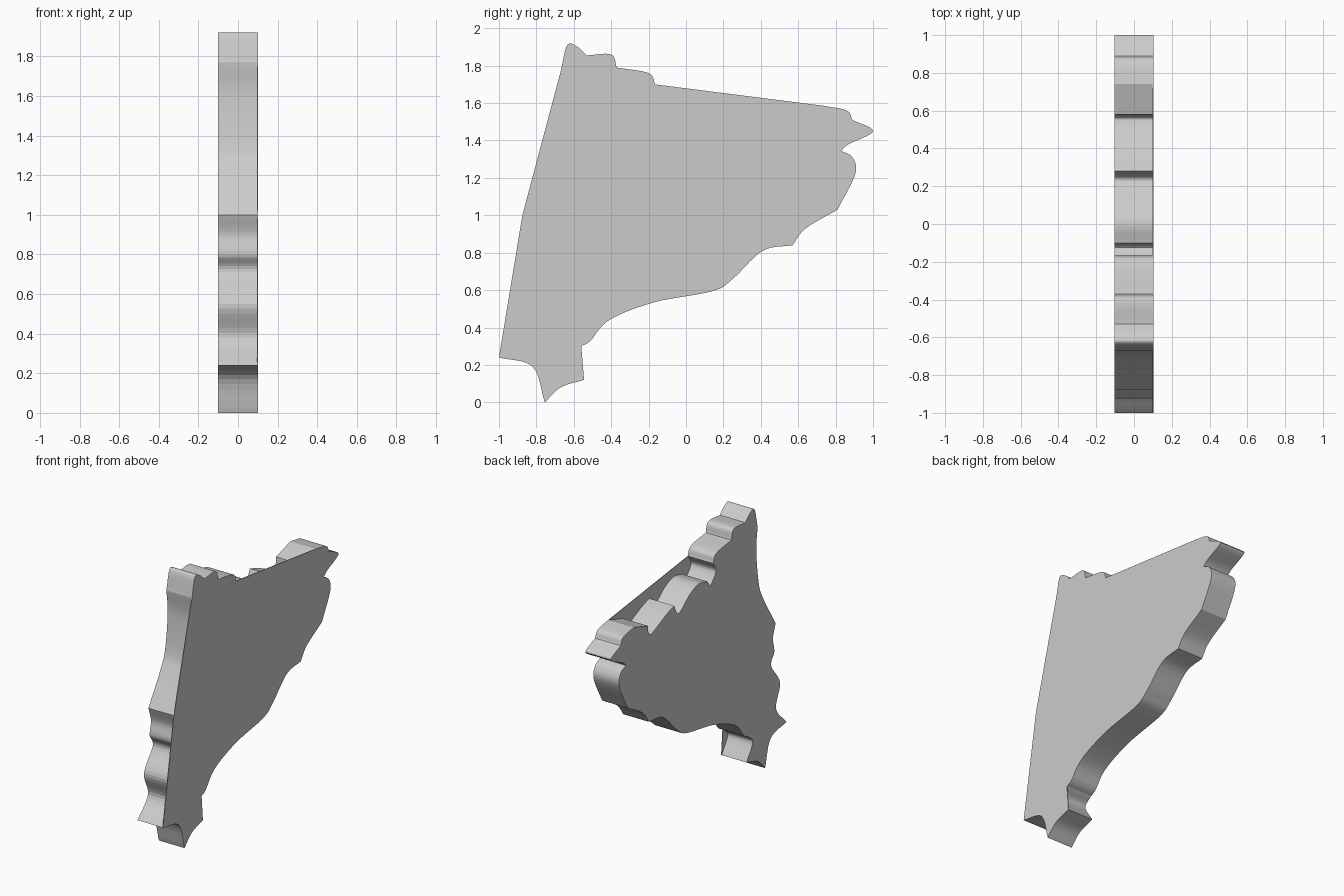
import bpy
import bmesh
from mathutils import Vector

cube = bpy.data.objects.get("Cube")
if cube:
    bpy.data.objects.remove(cube, do_unlink=True)

HALF = 0.102      # half thickness of the slab
SHEET = 0.005     # thickness of the webs that span the hollows
STEPS = 7         # subdivisions between profile points
GREY = (0.6, 0.6, 0.6, 1)

grey = bpy.data.materials.new("light_grey")
grey.use_nodes = True
grey.diffuse_color = GREY
grey.node_tree.nodes["Principled BSDF"].inputs["Base Color"].default_value = GREY


def smooth_path(points):
    """Catmull-Rom path through (y, z) points, with free ends."""
    p = [Vector(q) for q in points]
    p = [2 * p[0] - p[1]] + p + [2 * p[-1] - p[-2]]
    path = []
    for a, b, c, d in zip(p, p[1:], p[2:], p[3:]):
        for i in range(STEPS):
            t = i / STEPS
            path.append(0.5 * (2 * b + (c - a) * t
                               + (2 * a - 5 * b + 4 * c - d) * t ** 2
                               + (3 * b - a - 3 * c + d) * t ** 3))
    path.append(p[-2])
    return path


def extrude_outline(name, outline, x_from, x_to):
    """Prism along x with the given (y, z) outline."""
    bm = bmesh.new()
    face = bm.faces.new([bm.verts.new((x_from, p.x, p.y)) for p in outline])
    result = bmesh.ops.extrude_face_region(bm, geom=[face], use_keep_orig=True)
    moved = [g for g in result["geom"] if isinstance(g, bmesh.types.BMVert)]
    bmesh.ops.translate(bm, verts=moved, vec=(x_to - x_from, 0, 0))
    bmesh.ops.recalc_face_normals(bm, faces=bm.faces)
    bmesh.ops.triangulate(bm, faces=[f for f in bm.faces if len(f.verts) > 4],
                          ngon_method='EAR_CLIP')
    mesh = bpy.data.meshes.new(name)
    bm.to_mesh(mesh)
    bm.free()
    mesh.materials.append(grey)
    obj = bpy.data.objects.new(name, mesh)
    bpy.context.collection.objects.link(obj)


# Edge sections in order; each starts at the sharp corner ending the one before
edge = {
    "toe": [(-.67, .08), (-.545, .12)],
    "notch": [(-.615, .24), (-.56, .3)],
    "belly": [(-.51, .33), (-.41, .44), (-.17, .535), (.14, .594), (.25, .66),
              (.41, .81), (.57, .84)],
    "shoulder": [(.64, .93), (.81, 1.03)],
    "bulge": [(.905, 1.22), (.89, 1.31), (.83, 1.345)],
    "cape": [(.87, 1.38), (1, 1.45), (.89, 1.51)],
    "crown": [(.86, 1.56), (.74, 1.585)],
    "ridge": [(.58, 1.535)],
    "valley": [(.57, 1.475), (.53, 1.465), (.37, 1.535), (.28, 1.565)],
    "step": [(.23, 1.49), (.1, 1.58), (0, 1.615), (-.1, 1.595)],
    "saddle": [(-.13, 1.555), (-.195, 1.63), (-.165, 1.7)],
    "bump": [(-.2, 1.76), (-.37, 1.79)],
    "peak": [(-.4, 1.86), (-.53, 1.855)],
    "horn": [(-.58, 1.9), (-.635, 1.91), (-.67, 1.77)],
    "upper_front": [(-.655, 1.6), (-.685, 1.35), (-.74, 1.22), (-.875, 1)],
    "lower_front": [(-.845, .9), (-.86, .8), (-.825, .71), (-.925, .55),
                    (-.88, .38), (-1, .24)],
    "heel": [(-.82, .19), (-.755, 0)],
}

# Smooth every section, carrying the corner over from the previous one
paths = {}
corner = edge["heel"][-1]
for section, points in edge.items():
    paths[section] = smooth_path([corner] + points)
    corner = points[-1]

# Main slab: the whole closed outline
extrude_outline("slab", [p for path in paths.values() for p in path[1:]], -HALF, HALF)

# Thin webs flush with the left face, spanning the hollows straight across
webs = {
    "top_web": ["ridge", "valley", "step", "saddle"],
    "upper_front_web": ["upper_front"],
    "lower_front_web": ["lower_front"],
    "notch_web": ["notch"],
}
for web_name, sections in webs.items():
    start = paths[sections[0]][0]
    outline = [start] + [p for s in sections for p in paths[s][1:]]
    extrude_outline(web_name, outline, HALF - SHEET, HALF)
